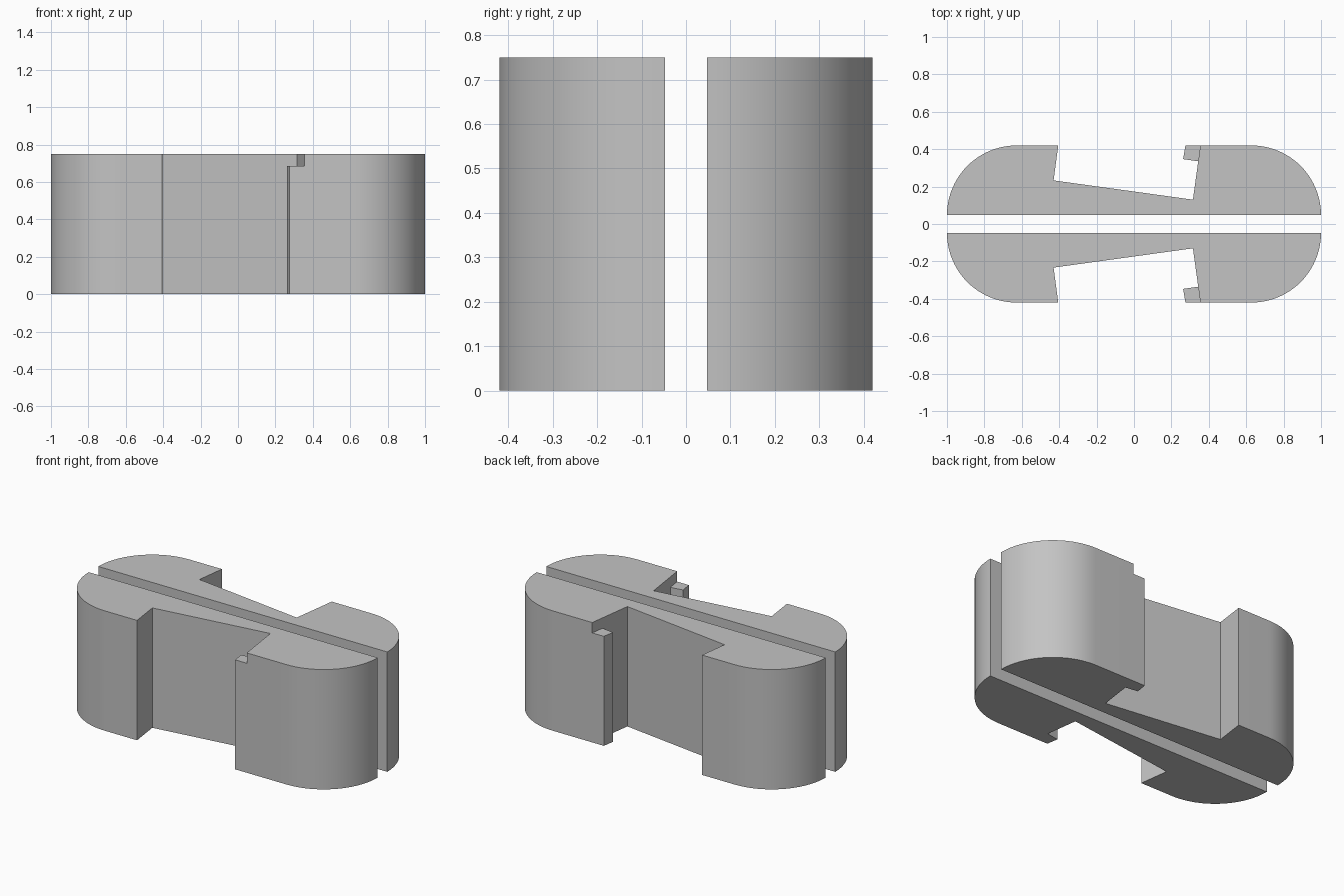
import bpy
import bmesh
from math import cos, sin, pi, radians
from mathutils import Vector

cube = bpy.data.objects.get("Cube")
if cube:
    bpy.data.objects.remove(cube, do_unlink=True)

HEIGHT = 0.75
LIP_HEIGHT = 0.685
GAP = 0.047          # half the slot between the two halves
RADIUS = 0.373       # rounded ends
OUTER = GAP + RADIUS
END = 1 - RADIUS     # x of the arc centres
STEPS = 24

grey = bpy.data.materials.new("plain grey")
grey.use_nodes = True
colour = (0.55, 0.55, 0.55, 1)
grey.diffuse_color = colour
grey.node_tree.nodes["Principled BSDF"].inputs["Base Color"].default_value = colour


def prism(name, outline, height, side):
    """Extrude an outline upward; side = -1 mirrors it to the front."""
    bm = bmesh.new()
    base = bm.faces.new([bm.verts.new((x, y * side, 0)) for x, y in outline])
    top = bmesh.ops.extrude_face_region(bm, geom=[base])["geom"]
    moved = [v for v in top if isinstance(v, bmesh.types.BMVert)]
    bmesh.ops.translate(bm, verts=moved, vec=Vector((0, 0, height)))
    bmesh.ops.recalc_face_normals(bm, faces=bm.faces)
    mesh = bpy.data.meshes.new(name)
    bm.to_mesh(mesh)
    bm.free()
    mesh.materials.append(grey)
    obj = bpy.data.objects.new(name, mesh)
    bpy.context.collection.objects.link(obj)
    return obj


def arc(centre_x, start, end):
    angles = [start + (end - start) * i / STEPS for i in range(STEPS + 1)]
    return [(centre_x + RADIUS * cos(a), GAP + RADIUS * sin(a)) for a in angles]


# Half body: flat inner side, rounded ends, tapered notch in the outer side
notch = [(0.355, OUTER), (0.315, 0.13), (-0.43, 0.233), (-0.405, OUTER)]
body_outline = arc(END, 0, pi / 2) + notch + arc(-END, pi / 2, pi)

# Catch lip: stands in the notch, a little lower than the body
lip_outline = [(0.4, OUTER), (0.275, OUTER), (0.263, 0.347), (0.4, 0.327)]

for name, side in (("front_half", -1), ("back_half", 1)):
    body = prism(name, body_outline, HEIGHT, side)
    lip = prism(name + "_lip", lip_outline, LIP_HEIGHT, side)
    lip.hide_render = True

    # Join the lip to the body as one solid
    join = body.modifiers.new("join_lip", "BOOLEAN")
    join.operation = "UNION"
    join.solver = "EXACT"
    join.object = lip
    bpy.ops.object.select_all(action="DESELECT")
    body.select_set(True)
    bpy.context.view_layer.objects.active = body
    bpy.ops.object.modifier_apply(modifier=join.name)
    bpy.data.objects.remove(lip, do_unlink=True)
    bpy.ops.object.shade_smooth_by_angle(angle=radians(20))
